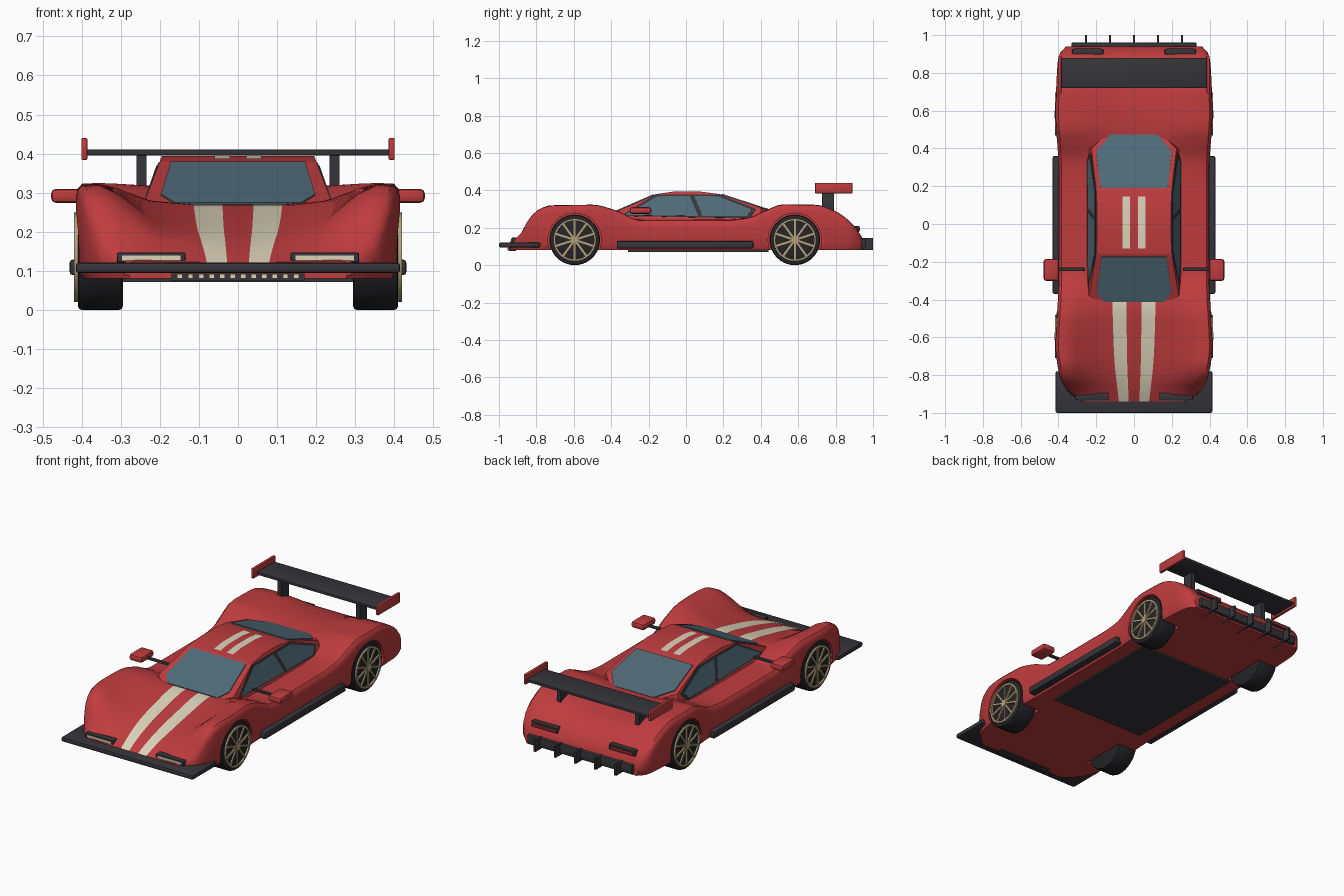
import bpy, bmesh, math
from mathutils import Vector, Matrix

cube = bpy.data.objects.get("Cube")
if cube:
    bpy.data.objects.remove(cube)


def material(name, r, g, b):
    m = bpy.data.materials.new(name)
    m.use_nodes = True
    m.diffuse_color = (r, g, b, 1)
    m.node_tree.nodes["Principled BSDF"].inputs["Base Color"].default_value = (r, g, b, 1)
    return m


RED = material("body red", .52, .045, .048)
CREAM = material("cream", .72, .66, .5)
BLACK = material("black trim", .036, .036, .043)
TYRE = material("tyre rubber", .018, .018, .021)
GLASS = material("blue glass", .078, .145, .185)
GOLD = material("rim gold", .45, .36, .2)
LAMP = material("tail lamp red", .26, .02, .02)


def finish(name, bm, *mats, smooth=35):
    bmesh.ops.recalc_face_normals(bm, faces=bm.faces)
    mesh = bpy.data.meshes.new(name)
    bm.to_mesh(mesh)
    bm.free()
    ob = bpy.data.objects.new(name, mesh)
    bpy.context.collection.objects.link(ob)
    for m in mats:
        mesh.materials.append(m)
    shade(ob, smooth)
    return ob


def shade(ob, angle):
    bpy.ops.object.select_all(action='DESELECT')
    ob.select_set(True)
    bpy.context.view_layer.objects.active = ob
    bpy.ops.object.shade_smooth_by_angle(angle=math.radians(angle))


def box(name, centre, size, mat, bevel=0.0):
    bm = bmesh.new()
    bmesh.ops.create_cube(bm, size=1, matrix=Matrix.Translation(centre) @ Matrix.Diagonal((*size, 1)))
    if bevel:
        bmesh.ops.bevel(bm, geom=bm.edges[:], offset=bevel, segments=2, profile=.5, affect='EDGES')
    return finish(name, bm, mat)


def pair(name, centre, size, mat, bevel=0.0):
    x, y, z = centre
    for side, s in (("left", 1), ("right", -1)):
        box(f"{side}_{name}", (s * x, y, z), size, mat, bevel)


def plate(name, points, mat, thick=.008):
    bm = bmesh.new()
    face = bm.faces.new([bm.verts.new(p) for p in points])
    face.normal_update()
    n = face.normal * thick
    top = bmesh.ops.extrude_face_region(bm, geom=[face])["geom"]
    bmesh.ops.translate(bm, vec=n, verts=[v for v in top if isinstance(v, bmesh.types.BMVert)])
    bmesh.ops.translate(bm, vec=-n / 2, verts=bm.verts)
    return finish(name, bm, mat)


def mirrored(half):
    return half + [(-x, y, z) for x, y, z in reversed(half)]


def curve(points):
    """Smooth curve through (y, value) pairs without overshoot."""
    n = len(points)
    rise = [(b[1] - a[1]) / (b[0] - a[0]) for a, b in zip(points, points[1:])]
    slope = [rise[0]] + [0 if p * q <= 0 else 2 * p * q / (p + q) for p, q in zip(rise, rise[1:])] + [rise[-1]]

    def value(y):
        i = max(k for k in range(n - 1) if k == 0 or points[k][0] <= y)
        (a, u), (b, v) = points[i], points[i + 1]
        h = b - a
        t = (y - a) / h
        s = t * t * (3 - 2 * t)
        return u + (v - u) * s + h * t * (1 - t) * (slope[i] * (1 - t) - slope[i + 1] * t)
    return value


# Body: half sections lofted along the car, stripes coloured by column
width = curve([(-.94, .29), (-.88, .355), (-.8, .395), (-.65, .415), (-.3, .4), (.3, .4),
               (.58, .415), (.85, .405), (.91, .39), (.94, .36)])
crest = curve([(-.94, .125), (-.89, .16), (-.85, .23), (-.8, .29), (-.72, .32), (-.5, .323), (-.38, .295),
               (-.24, .24), (.2, .24), (.34, .255), (.42, .29), (.52, .325), (.69, .323), (.8, .288), (.9, .21), (.94, .15)])
hood = curve([(-.94, .122), (-.88, .152), (-.78, .19), (-.6, .237), (-.41, .27), (-.3, .25),
              (.3, .25), (.45, .285), (.6, .297), (.75, .28), (.85, .245), (.9, .205), (.94, .148)])
blend = curve([(-.94, .2), (-.4, .25), (.3, .5), (.5, .75), (.94, .8)])
stripe = curve([(-.94, .08), (-.7, .105), (-.41, .115)])
FLOOR, END, SCREEN = .08, .94, -.41


def section(y):
    w, f, c = width(y), crest(y), hood(y)
    s = stripe(min(y, SCREEN))
    inner = c + (f - c) * blend(y)
    return [(0, y, c), (s * .35, y, c), (s, y, c), (w * .55, y, inner), (w * .75, y, inner + (f - inner) * .75),
            (w * .87, y, f), (w - .016, y, f - .002), (w - .004, y, f - .015), (w, y, f - .035),
            (w, y, FLOOR + .03), (w - .015, y, FLOOR), (0, y, FLOOR)]


ys = [-END + (SCREEN + END) * i / 18 for i in range(19)]
ys += [SCREEN + (END - SCREEN) * i / 42 for i in range(1, 43)]
bm = bmesh.new()
rings = []
for y in ys:
    half = section(y)
    loop = half + [(-x, y, z) for x, y, z in half[-2:0:-1]]
    rings.append([bm.verts.new(p) for p in loop])
count = len(rings[0])
for a, b, y in zip(rings, rings[1:], ys):
    for j in range(count):
        k = (j + 1) % count
        face = bm.faces.new((a[j], a[k], b[k], b[j]))
        if j in (1, count - 2) and y < SCREEN - .01:
            face.material_index = 1
bm.faces.new(rings[0])
bm.faces.new(rings[-1])
body = finish("body", bm, RED, CREAM)


# Wheel arches cut out of the body
def cylinder(bm, x, y, z, radius, depth, sides=40):
    m = Matrix.Translation((x, y, z)) @ Matrix.Rotation(math.pi / 2, 4, 'Y')
    return bmesh.ops.create_cone(bm, cap_ends=True, segments=sides, radius1=radius, radius2=radius, depth=depth, matrix=m)


AXLES = (("front", -.595), ("rear", .582))
R = .135
bm = bmesh.new()
for _, y in AXLES:
    for s in (1, -1):
        cylinder(bm, s * .4, y, R, R + .008, .24)
cutter = finish("arch_cutter", bm, RED)
cutter.hide_render = True
mod = body.modifiers.new("arches", 'BOOLEAN')
mod.object, mod.operation, mod.solver = cutter, 'DIFFERENCE', 'EXACT'
bpy.context.view_layer.objects.active = body
bpy.ops.object.modifier_apply(modifier="arches")
bpy.data.objects.remove(cutter)
shade(body, 35)

# Wheels: tyre, rim ring, spokes and hub
for end, y in AXLES:
    for side, s in (("left", 1), ("right", -1)):
        bm = bmesh.new()
        cylinder(bm, s * .352, y, R, R, .115)
        rims = [e for e in bm.edges if len(e.link_faces) == 2 and any(len(f.verts) > 4 for f in e.link_faces)]
        bmesh.ops.bevel(bm, geom=rims, offset=.01, segments=2, profile=.5, affect='EDGES')
        finish(f"{end}_{side}_tyre", bm, TYRE)
        bm = bmesh.new()
        x = s * .411
        for dx, r in ((-.006, .103), (.008, .103), (.008, .114), (-.006, .114)):
            for i in range(40):
                a = math.tau * i / 40
                bm.verts.new((x + s * dx, y + r * math.cos(a), R + r * math.sin(a)))
        v = list(bm.verts)
        for q in range(4):
            for i in range(40):
                k, p = (i + 1) % 40, (q + 1) % 4
                bm.faces.new((v[q * 40 + i], v[q * 40 + k], v[p * 40 + k], v[p * 40 + i]))
        for i in range(10):
            m = Matrix.Translation((x, y, R)) @ Matrix.Rotation(math.tau * i / 10, 4, 'X')
            m = m @ Matrix.Translation((0, 0, .06)) @ Matrix.Diagonal((.012, .011, .092, 1))
            bmesh.ops.create_cube(bm, size=1, matrix=m)
        cylinder(bm, x, y, R, .02, .018, 16)
        finish(f"{end}_{side}_rim", bm, GOLD)

# Cabin shell
roof = [(.2, -.16, .38), (.195, -.06, .394), (.195, .07, .394), (.2, .18, .38)]
base = [(.16, -.43, .262), (.237, -.38, .284), (.225, .4, .308), (.13, .49, .278),
        (.16, -.43, .2), (.262, -.37, .2), (.262, .4, .2), (.13, .49, .2)]
bm = bmesh.new()
for p in mirrored(roof + base):
    bm.verts.new(p)
bmesh.ops.convex_hull(bm, input=bm.verts[:])
finish("cabin", bm, RED, smooth=15)

# Windscreen and rear window
plate("windscreen", mirrored([(.172, -.172, .376), (.197, -.36, .293), (.16, -.412, .271)]), GLASS)
plate("rear_window", mirrored([(.178, .19, .378), (.2, .385, .314), (.125, .472, .286)]), GLASS)

# Side windows on a black frame
frame = [(-.35, .262), (-.165, .376), (.18, .376), (.375, .3), (.34, .25)]
panes = {"front": [(-.325, .268), (-.155, .367), (.02, .369), (.065, .262)],
         "rear": [(.043, .369), (.172, .367), (.35, .297), (.325, .262), (.088, .262)]}
for side, s in (("left", 1), ("right", -1)):
    def on_side(points, lift):
        return [(s * (.2 + (.38 - z) * .35 + lift), y, z) for y, z in points]
    plate(f"{side}_window_frame", on_side(frame, 0), BLACK, .006)
    for end, pts in panes.items():
        plate(f"{end}_{side}_window", on_side(pts, .002), GLASS, .006)

# Roof stripes
for side, s in (("left", 1), ("right", -1)):
    bm = bmesh.new()
    rows = [(-.13, .386), (-.06, .396), (.07, .396), (.145, .387)]
    verts = [[bm.verts.new((s * x, y, z)) for x in (.02, .06)] for y, z in rows]
    for a, b in zip(verts, verts[1:]):
        bm.faces.new((a[0], a[1], b[1], b[0]))
    bmesh.ops.solidify(bm, geom=bm.faces[:], thickness=.003)
    finish(f"{side}_roof_stripe", bm, CREAM)

# Nose: splitter, grille and headlamps
box("splitter", (0, -.89, .108), (.83, .22, .026), BLACK, .008)
box("grille", (0, -.93, .085), (.34, .04, .018), BLACK)
for i in range(12):
    box(f"grille_slat_{i + 1}", ((i - 5.5) * .027, -.951, .086), (.014, .006, .011), CREAM)
pair("headlamp_housing", (.222, -.912, .134), (.176, .04, .026), BLACK, .004)
pair("headlamp", (.222, -.932, .133), (.15, .006, .013), CREAM)

# Sills and floor pan
pair("side_skirt", (.408, -.005, .109), (.045, .73, .04), BLACK, .008)
box("floor_pan", (0, .065, .078), (.6, .75, .014), BLACK)

# Mirrors
pair("mirror_arm", (.335, -.24, .285), (.15, .018, .012), BLACK, .003)
pair("mirror", (.438, -.243, .292), (.08, .115, .036), RED, .012)

# Rear wing
box("wing", (0, .8, .403), (.78, .16, .016), BLACK, .004)
pair("wing_end_plate", (.393, .79, .412), (.016, .2, .056), RED, .004)
pair("wing_strut", (.247, .76, .335), (.025, .065, .13), BLACK)

# Tail: lamps and diffuser
pair("tail_lamp_frame", (.245, .907, .193), (.165, .04, .032), BLACK, .004)
pair("tail_lamp", (.245, .928, .193), (.14, .006, .016), LAMP)
box("diffuser", (0, .943, .115), (.66, .034, .05), BLACK, .004)
for i in range(5):
    box(f"diffuser_fin_{i + 1}", ((i - 2) * .127, .93, .112), (.012, .14, .064), BLACK)
